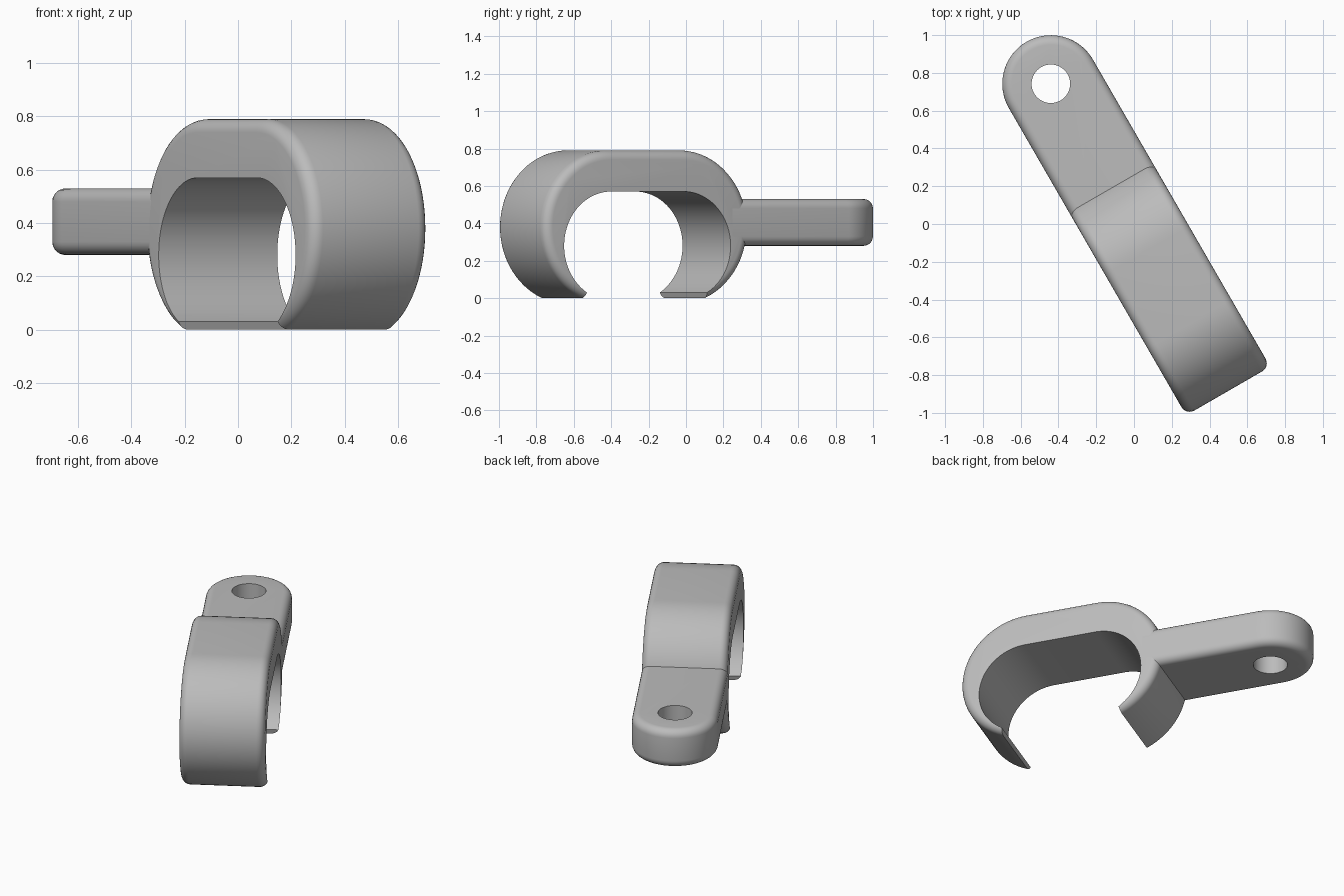
import bpy, bmesh, math

if "Cube" in bpy.data.objects:
    bpy.data.objects.remove(bpy.data.objects["Cube"])

HALF_W, FILLET = 0.257, 0.05          # half width of the band, edge rounding
C0, C1 = -0.605, -0.157               # arc centres along the length
HOLE_U, HOLE_R = 0.863, 0.102

grey = bpy.data.materials.new("grey")
grey.diffuse_color = (0.5, 0.5, 0.5, 1)
grey.use_nodes = True
grey.node_tree.nodes["Principled BSDF"].inputs["Base Color"].default_value = grey.diffuse_color


def arc(cx, cy, r, a0, a1, n):
    return [(cx + r * math.cos(math.radians(a0 + (a1 - a0) * i / n)),
             cy + r * math.sin(math.radians(a0 + (a1 - a0) * i / n))) for i in range(n + 1)]


def loft(name, layers, to3d):
    """Skin a stack of matching outlines, given as (offset, points)."""
    bm = bmesh.new()
    rings = [[bm.verts.new(to3d(p, h)) for p in pts] for h, pts in layers]
    for a, b in zip(rings, rings[1:]):
        for i in range(len(a)):
            j = (i + 1) % len(a)
            bm.faces.new((a[i], a[j], b[j], b[i]))
    bm.faces.new(rings[0])
    bm.faces.new(rings[-1])
    bmesh.ops.recalc_face_normals(bm, faces=bm.faces)
    me = bpy.data.meshes.new(name)
    bm.to_mesh(me)
    bm.free()
    me.materials.append(grey)
    ob = bpy.data.objects.new(name, me)
    bpy.context.collection.objects.link(ob)
    ob.rotation_euler.z = math.radians(120)
    ob.location = (-0.0087, -0.005, 0)
    return ob


def rounded(half, outline):
    """Layers from -half to half with rounded rims."""
    steps = [math.radians(a) for a in range(0, 91, 15)]
    low = [(-half + FILLET * (1 - math.sin(t)), FILLET * (1 - math.cos(t))) for t in reversed(steps)]
    low = [(-half + FILLET * (1 - math.cos(t)), FILLET * (1 - math.sin(t))) for t in steps]
    both = low + [(-h, d) for h, d in reversed(low)]
    return [(h, outline(d)) for h, d in both]


def cut(ob, cutter):
    mod = ob.modifiers.new("cut", 'BOOLEAN')
    mod.operation, mod.solver, mod.object = 'DIFFERENCE', 'EXACT', cutter
    bpy.context.view_layer.update()
    with bpy.context.temp_override(object=ob, active_object=ob):
        bpy.ops.object.modifier_apply(modifier=mod.name)
    bpy.data.objects.remove(cutter)


def side(p, h):
    return (p[0], h, p[1])


def plan(p, h):
    return (p[0], p[1], h)


# Open clip: rounded slot-shaped band
clip = loft("clip", rounded(HALF_W, lambda d: arc(C1, 0.38, 0.41 - d, -90, 90, 40)
                            + arc(C0, 0.38, 0.41 - d, 90, 270, 40)), side)

# Inner opening, running out through the bottom
a = math.degrees(math.asin(0.25 / 0.29))
inner = arc(C1, 0.28, 0.29, -a, 90, 32) + arc(C0, 0.28, 0.29, 90, 180 + a, 32)
inner += [(C0 - 0.154, 0.0), (C0 - 0.154, -0.2), (C1 + 0.154, -0.2), (C1 + 0.154, 0.0)]
cut(clip, loft("opening", [(-0.5, inner), (0.5, inner)], side))

# Mounting strap with a round end and a screw hole
strap = loft("mounting_strap", rounded(0.125, lambda d: [(0.145, HALF_W - d), (0.145, -HALF_W + d)]
                                       + arc(HOLE_U, 0, HALF_W - d, -90, 90, 40)), plan)
strap.location.z = 0.405
hole = arc(HOLE_U, 0, HOLE_R, 0, 352.5, 47)
cutter = loft("hole", [(-0.5, hole), (0.5, hole)], plan)
cutter.location.z = 0.405
cut(strap, cutter)

# Smooth shading with sharp edges kept
for ob in (clip, strap):
    bpy.ops.object.select_all(action='DESELECT')
    ob.select_set(True)
    bpy.context.view_layer.objects.active = ob
    bpy.ops.object.shade_smooth_by_angle(angle=math.radians(30))
